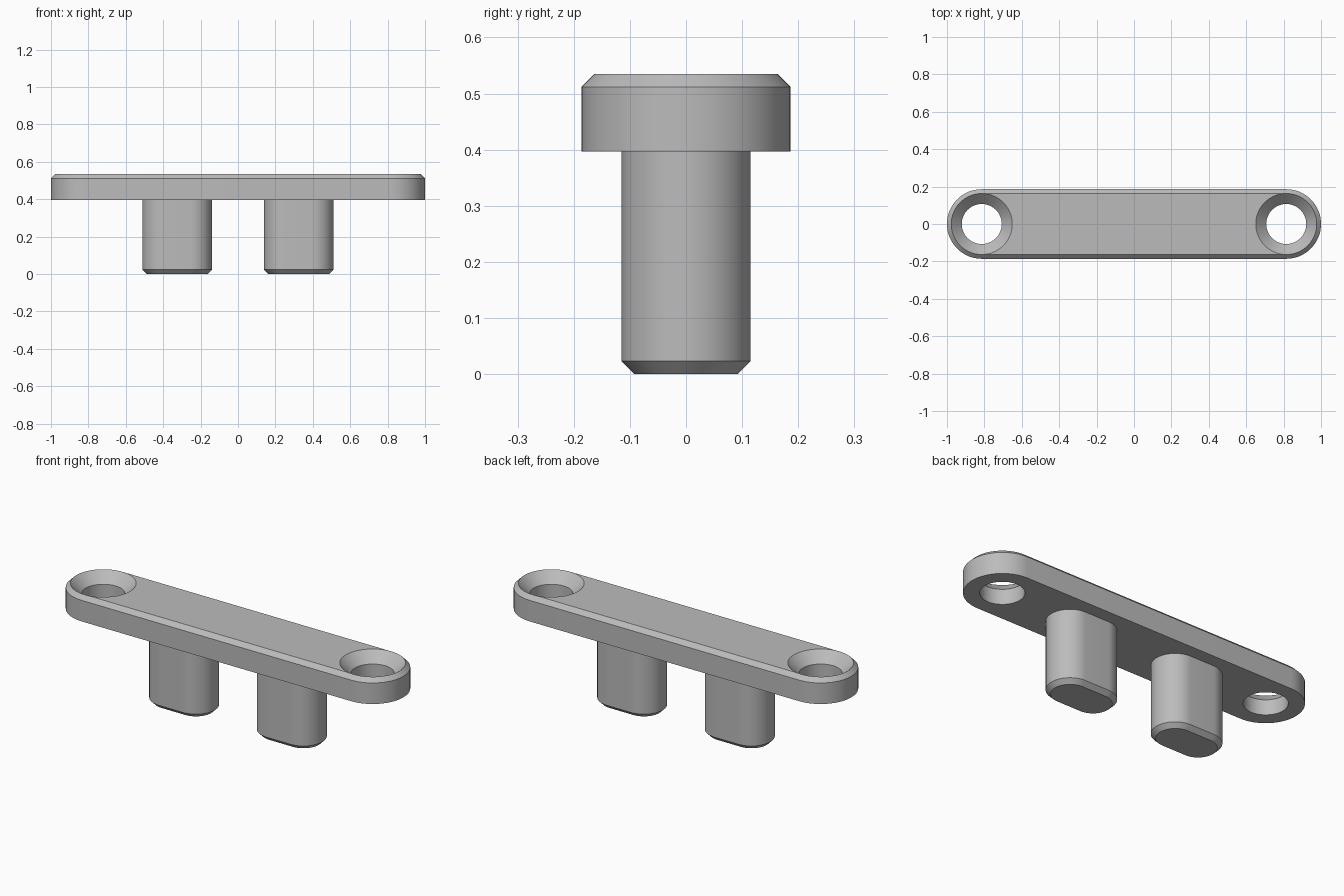
import bpy, bmesh
from math import pi, cos, sin, radians

cube = bpy.data.objects.get("Cube")
if cube:
    bpy.data.objects.remove(cube, do_unlink=True)

N = 32  # segments per half circle

grey = bpy.data.materials.new("plain_grey")
grey.use_nodes = True
colour = (0.5, 0.5, 0.5, 1)
grey.diffuse_color = colour
grey.node_tree.nodes["Principled BSDF"].inputs["Base Color"].default_value = colour


def arc(bm, side, cx, r, z, count):
    """Arc around an end centre, starting on the outer half; side is +1 or -1."""
    steps = [-pi / 2 + pi * i / N for i in range(count)]
    return [bm.verts.new((side * (cx + r * cos(t)), side * r * sin(t), z)) for t in steps]


def stadium(bm, cx, r, z):
    return arc(bm, 1, cx, r, z, N + 1) + arc(bm, -1, cx, r, z, N + 1)


def bridge(bm, a, b, closed=True):
    for i in range(len(a) if closed else len(a) - 1):
        j = (i + 1) % len(a)
        bm.faces.new((a[i], a[j], b[j], b[i]))


def finish(bm, name, x=0):
    bmesh.ops.remove_doubles(bm, verts=bm.verts, dist=1e-5)
    bmesh.ops.recalc_face_normals(bm, faces=bm.faces)
    mesh = bpy.data.meshes.new(name)
    bm.to_mesh(mesh)
    bm.free()
    mesh.materials.append(grey)
    obj = bpy.data.objects.new(name, mesh)
    obj.location.x = x
    bpy.context.collection.objects.link(obj)
    bpy.ops.object.select_all(action='DESELECT')
    obj.select_set(True)
    bpy.context.view_layer.objects.active = obj
    bpy.ops.object.shade_smooth_by_angle(angle=radians(30))


# Mounting plate: rounded ends, chamfered top edge, two countersunk holes
CX, R, HOLE, CHAMFER = 0.814, 0.186, 0.107, 0.023
BOTTOM, TOP = 0.397, 0.535
SINK = R - CHAMFER

bm = bmesh.new()
rings = [stadium(bm, CX, r, z) for r, z in
         ((R, BOTTOM), (R, TOP - CHAMFER), (SINK, TOP))]
for lower, upper in zip(rings, rings[1:]):
    bridge(bm, lower, upper)

low, high = [], []
for k, side in enumerate((1, -1)):
    levels = [arc(bm, side, CX, r, z, 2 * N) for r, z in
              ((HOLE, BOTTOM), (HOLE, TOP - (SINK - HOLE)), (SINK, TOP))]
    for lower, upper in zip(levels, levels[1:]):
        bridge(bm, lower, upper)
    # underside around the outer half of the hole
    outer = rings[0][k * (N + 1):(k + 1) * (N + 1)]
    bridge(bm, outer, levels[0][:N + 1], closed=False)
    # inner halves bound the middle faces
    low += levels[0][N:] + [levels[0][0], outer[0], rings[0][(1 - k) * (N + 1) + N]]
    high += levels[2][N:] + [levels[2][0]]
bm.faces.new(low)
bm.faces.new(high)
finish(bm, "mounting_plate")

# Two pegs with rounded sides and a chamfered lower end
for name, x in (("left_peg", 0.325), ("right_peg", -0.325)):
    bm = bmesh.new()
    rings = [stadium(bm, 0.071, r, z) for r, z in
             ((0.092, 0), (0.115, 0.023), (0.115, BOTTOM + 0.005))]
    for lower, upper in zip(rings, rings[1:]):
        bridge(bm, lower, upper)
    bm.faces.new(rings[0])
    bm.faces.new(rings[-1])
    finish(bm, name, x)
